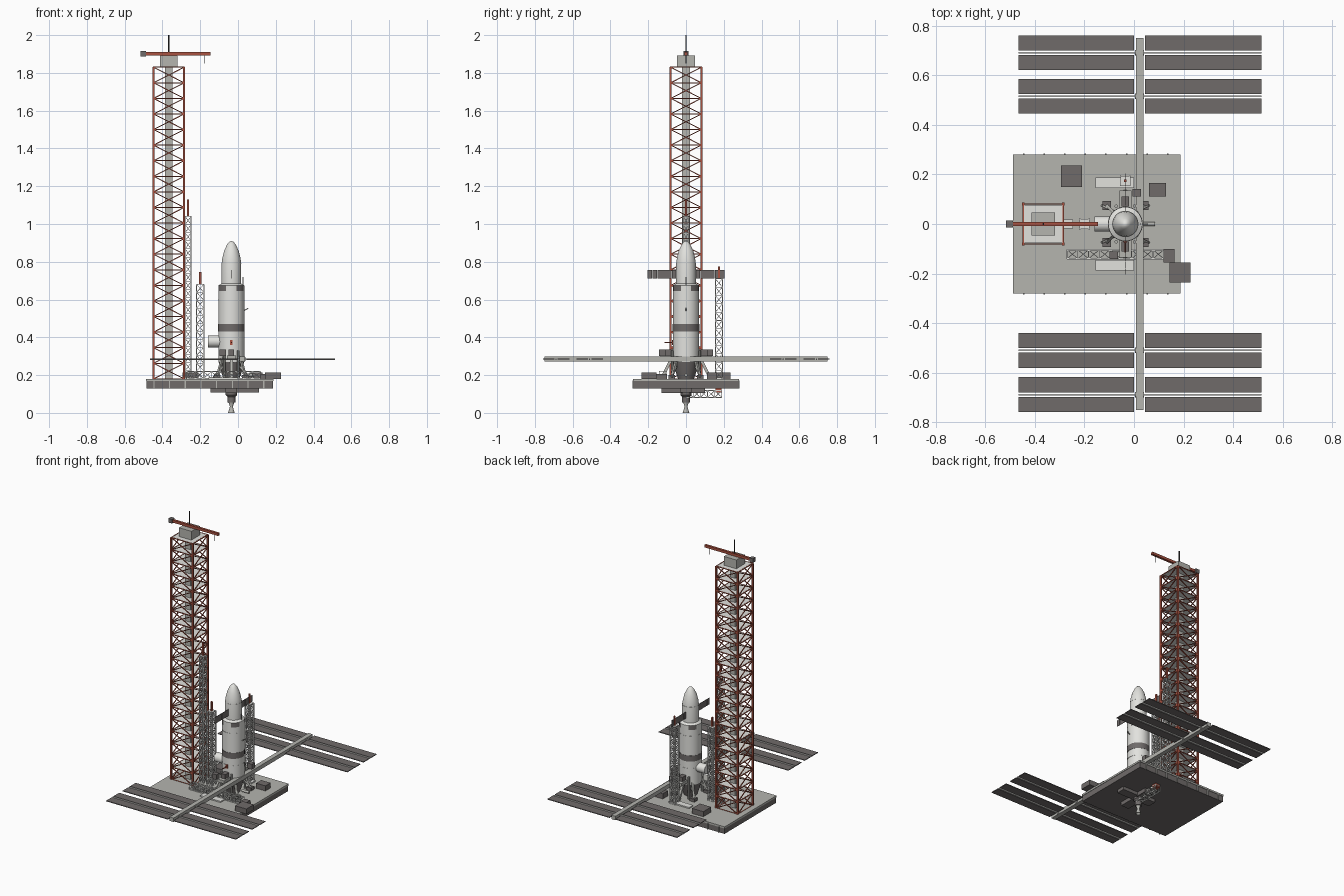
import bpy, bmesh, math
from mathutils import Vector, Matrix

cube = bpy.data.objects.get("Cube")
if cube:
    bpy.data.objects.remove(cube, do_unlink=True)


def material(name, r, g, b):
    m = bpy.data.materials.new(name)
    m.use_nodes = True
    m.diffuse_color = (r, g, b, 1)
    m.node_tree.nodes["Principled BSDF"].inputs["Base Color"].default_value = (r, g, b, 1)
    return m


WHITE = material("off white", 0.76, 0.76, 0.73)
GREY = material("mid grey", 0.46, 0.46, 0.43)
DARK = material("dark grey", 0.16, 0.147, 0.144)
BLACK = material("charcoal", 0.04, 0.04, 0.04)
RED = material("rust red", 0.40, 0.085, 0.052)


class Part:
    """Collects simple solids into one object."""

    def __init__(self, name, mat):
        self.name, self.mat, self.bm = name, mat, bmesh.new()

    def box(self, x, y, z):
        size = Matrix.Diagonal((x[1] - x[0], y[1] - y[0], z[1] - z[0], 1))
        mid = Vector((sum(x), sum(y), sum(z))) / 2
        bmesh.ops.create_cube(self.bm, size=1, matrix=Matrix.Translation(mid) @ size)
        return self

    def bar(self, a, b, w, sides=4):
        a, b = Vector(a), Vector(b)
        d = b - a
        m = Matrix.Translation((a + b) / 2) @ d.to_track_quat("Z", "Y").to_matrix().to_4x4()
        m = m @ Matrix.Rotation(math.pi / sides, 4, "Z")
        r = 0.5 * w / math.cos(math.pi / sides)
        bmesh.ops.create_cone(self.bm, cap_ends=True, segments=sides, radius1=r,
                              radius2=r, depth=d.length, matrix=m)
        return self

    def lathe(self, x, y, profile, n=32):
        verts = [self.bm.verts.new((x + r, y, z)) for r, z in profile]
        edges = [self.bm.edges.new(p) for p in zip(verts, verts[1:])]
        bmesh.ops.spin(self.bm, geom=verts + edges, cent=(x, y, 0), axis=(0, 0, 1),
                       angle=math.tau, steps=n)
        bmesh.ops.remove_doubles(self.bm, verts=self.bm.verts, dist=1e-5)
        bmesh.ops.recalc_face_normals(self.bm, faces=self.bm.faces)
        return self

    def done(self, smooth=False):
        mesh = bpy.data.meshes.new(self.name)
        self.bm.to_mesh(mesh)
        self.bm.free()
        mesh.materials.append(self.mat)
        ob = bpy.data.objects.new(self.name, mesh)
        bpy.context.collection.objects.link(ob)
        if smooth:
            bpy.ops.object.select_all(action="DESELECT")
            ob.select_set(True)
            bpy.context.view_layer.objects.active = ob
            bpy.ops.object.shade_smooth_by_angle(angle=math.radians(35))


def truss(part, a, b, half, bays, leg, thin):
    """Square lattice between a and b: four legs, rungs and crosses."""
    a, b = Vector(a), Vector(b)
    d = (b - a).normalized()
    u = Vector((0, 0, 1)) if abs(d.z) < 0.5 else Vector((1, 0, 0))
    v = d.cross(u)
    corners = [u * (half * i) + v * (half * j) for i, j in ((1, 1), (1, -1), (-1, -1), (-1, 1))]
    for i, c in enumerate(corners):
        e = corners[(i + 1) % 4]
        part.bar(a + c, b + c, leg)
        for k in range(bays + 1):
            p = a.lerp(b, k / bays)
            part.bar(p + c, p + e, thin)
            if k < bays:
                q = a.lerp(b, (k + 1) / bays)
                part.bar(p + c, q + e, thin)
                part.bar(p + e, q + c, thin)


RX, TX, TOP = -0.035, -0.366, 0.18   # rocket axis, tower axis, deck height

# Launch deck with ribbed sides
Part("deck_top", GREY).box((-0.488, 0.187), (-0.28, 0.28), (0.168, TOP)).done()
Part("deck_body", DARK).box((-0.485, 0.184), (-0.277, 0.277), (0.13, 0.168)).done()
ribs = Part("deck_ribs", GREY)
for k in range(8):
    x = -0.445 + k * 0.083
    for y in (-0.28, 0.28):
        ribs.box((x - 0.003, x + 0.003), (y - 0.004, y + 0.004), (0.13, 0.172))
ribs.done()

# Service tower
tower = Part("tower_frame", RED)
truss(tower, (TX, 0, TOP), (TX, 0, 1.83), 0.081, 20, 0.011, 0.005)
tower.done()
floors = Part("tower_floors", WHITE)
for k in range(1, 21):
    z = TOP + 0.0825 * k
    floors.box((TX - 0.077, TX + 0.077), (-0.077, 0.077), (z - 0.002, z + 0.002))
floors.done()
Part("tower_core", GREY).box((TX - 0.02, TX + 0.02), (-0.02, 0.02), (TOP, 1.83)).done()
Part("crane_house", GREY).box((TX - 0.047, TX + 0.047), (-0.047, 0.047), (1.833, 1.893)).done()
Part("crane_jib", RED).box((-0.5, -0.145), (-0.008, 0.008), (1.893, 1.91)).done()
Part("crane_counterweight", DARK).box((-0.516, -0.488), (-0.014, 0.014), (1.888, 1.916)).done()
Part("crane_mast_and_hook", BLACK).bar((TX, 0, 1.89), (TX, 0, 2.0), 0.007, 8).bar(
    (-0.175, 0, 1.85), (-0.175, 0, 1.9), 0.003).done()

# Lattice masts with red tips, and trusses on and below the deck
mast, tips = Part("umbilical_masts", WHITE), Part("mast_tips", RED)
for x, y, top, tip, half, bays in ((-0.264, 0, 1.04, 1.13, 0.016, 20),
                                   (-0.2, 0, 0.68, 0.745, 0.019, 12),
                                   (RX, 0.174, 0.71, 0.775, 0.019, 12)):
    truss(mast, (x, y, TOP), (x, y, top), half, bays, 0.005, 0.0028)
    mast.box((x - half, x + half), (y - half, y + half), (top, top + 0.003))
    tips.bar((x, y, top), (x, y, tip), 0.011)
tips.done()
truss(mast, (-0.27, -0.122, 0.2), (0.12, -0.122, 0.2), 0.018, 9, 0.005, 0.003)
truss(mast, (RX, 0, 0.1), (RX, 0.19, 0.1), 0.018, 5, 0.005, 0.003)
mast.done()
Part("lower_red_box", RED).box((RX - 0.018, RX + 0.018), (0.155, 0.188), (0.108, 0.13)).done()

# Rocket body
Part("rocket_body", WHITE).lathe(RX, 0, [(0, 0.27), (0.069, 0.27), (0.069, 0.675), (0.052, 0.685),
     (0.052, 0.79), (0.048, 0.82), (0.038, 0.86), (0.022, 0.893), (0.01, 0.907), (0, 0.91)]).done(True)
Part("rocket_dark_band", DARK).lathe(
    RX, 0, [(0.066, 0.43), (0.0705, 0.43), (0.0705, 0.47), (0.066, 0.47)]).done(True)
seams = Part("rocket_seams", WHITE)
for r, z in ((0.07, 0.38), (0.07, 0.6), (0.053, 0.79)):
    seams.lathe(RX, 0, [(r - 0.004, z), (r, z), (r, z + 0.003), (r - 0.004, z + 0.003)])
seams.done(True)
patches = Part("rocket_patches", DARK)
for k in range(4):
    mid = math.radians(45 + 90 * k)
    arc = [mid + math.radians(d) for d in (-22, -11, 0, 11, 22)]
    rows = [[patches.bm.verts.new((RX + 0.0705 * math.cos(t), 0.0705 * math.sin(t), z)) for t in arc]
            for z in (0.645, 0.675)]
    for i in range(4):
        patches.bm.faces.new((rows[0][i], rows[0][i + 1], rows[1][i + 1], rows[1][i]))
patches.done(True)
Part("aft_skirt", DARK).lathe(RX, 0, [(0, TOP), (0.042, TOP), (0.055, 0.22), (0.068, 0.27), (0, 0.27)]).done(True)
Part("red_hatch", RED).box((RX - 0.007, RX + 0.007), (-0.074, -0.06), (0.36, 0.385)).bar(
    (RX, -0.06, 0.373), (RX, -0.115, 0.373), 0.005).done()

# Side tank and small fittings
Part("side_tank", WHITE).bar((-0.16, 0, 0.378), (-0.09, 0, 0.378), 0.062, 24).done(True)
Part("side_fittings", GREY).bar((0.03, 0, 0.54), (0.055, 0, 0.555), 0.005).bar(
    (0.026, 0, 0.66), (0.026, 0, 0.72), 0.004).bar((0.03, 0, 0.2), (0.085, 0, 0.2), 0.016, 12).done()

# Thin radiator wings beside the fairing
wings = Part("radiator_wings", DARK)
for s in (-1, 1):
    for k in range(6):
        y0 = 0.05 + 0.0258 * k
        wings.box((RX - 0.001, RX + 0.001), sorted((s * y0, s * (y0 + 0.0245))), (0.712, 0.757))
wings.done()

# Hold-down supports around the rocket base
holds, feet = Part("hold_down_struts", GREY), Part("hold_down_feet", DARK)
for i in (-1, 1):
    for j in (-1, 1):
        x, y = RX + i * 0.075, j * 0.075
        feet.box((x - 0.018, x + 0.018), (y - 0.018, y + 0.018), (TOP, 0.2))
        holds.bar((x, y, 0.19), (RX + i * 0.045, j * 0.045, 0.3), 0.012)
        holds.bar((x + i * 0.02, y, 0.19), (RX + i * 0.04, j * 0.05, 0.25), 0.008)
        holds.bar((RX + i * 0.037, j * 0.072, TOP), (RX + i * 0.037, j * 0.072, 0.33), 0.013, 8)
    holds.box((RX - 0.024, RX + 0.024), sorted((i * 0.06, i * 0.135)), (0.285, 0.305))
    holds.bar((RX, i * 0.13, TOP), (RX, i * 0.075, 0.29), 0.015)
    feet.box((RX - 0.017 + i * 0.046, RX + 0.017 + i * 0.046), sorted((i * 0.11, i * 0.142)), (0.3, 0.335))
    feet.box((RX - 0.015, RX + 0.015), sorted((i * 0.07, i * 0.11)), (0.305, 0.335))
holds.done()
feet.done()

# Equipment on the deck
gear = Part("deck_boxes", DARK)
for x, y, z in (((-0.295, -0.21), (0.15, 0.235), 0.215), ((0.143, 0.228), (-0.235, -0.155), 0.215),
                ((0.06, 0.13), (0.11, 0.165), 0.215), ((0.12, 0.163), (-0.155, -0.1), 0.205)):
    gear.box(x, y, (TOP, z))
gear.done()
plates = Part("deck_plates", WHITE)
for s in (-1, 1):
    plates.box((-0.155, 0), sorted((s * 0.145, s * 0.188)), (TOP, 0.188))
plates.done()

# Underside plumbing and engine
Part("underside_frame", DARK).box((-0.145, 0.11), (-0.03, 0.03), (0.108, 0.13)).box(
    (RX - 0.03, RX + 0.03), (-0.13, 0.1), (0.104, 0.13)).done()
Part("engine_mount", DARK).lathe(RX, 0, [(0, 0.125), (0.03, 0.125), (0.03, 0.095), (0.021, 0.085),
     (0.021, 0.055), (0, 0.055)], 24).done(True)
Part("engine_bell", GREY).lathe(RX, 0, [(0, 0.058), (0.015, 0.055), (0.008, 0.035), (0.012, 0.018),
     (0.018, 0), (0.015, 0), (0, 0.03)], 24).done(True)

# Solar array beam with joints
beam = Part("array_beam", GREY).box((0.008, 0.038), (-0.75, 0.75), (0.272, 0.299))
rods, panels = Part("array_rods", WHITE), Part("solar_panels", DARK)
for y in (-0.688, -0.51, 0.515, 0.691):
    beam.bar((0.005, y, 0.285), (0.041, y, 0.285), 0.022, 12)
    rods.box((-0.465, 0.514), (y - 0.003, y + 0.003), (0.281, 0.287))
    for s in (-1, 1):
        for x in ((-0.465, 0.001), (0.045, 0.514)):
            panels.box(x, sorted((y + s * 0.009, y + s * 0.07)), (0.282, 0.287))
for p in (beam, rods, panels):
    p.done()
